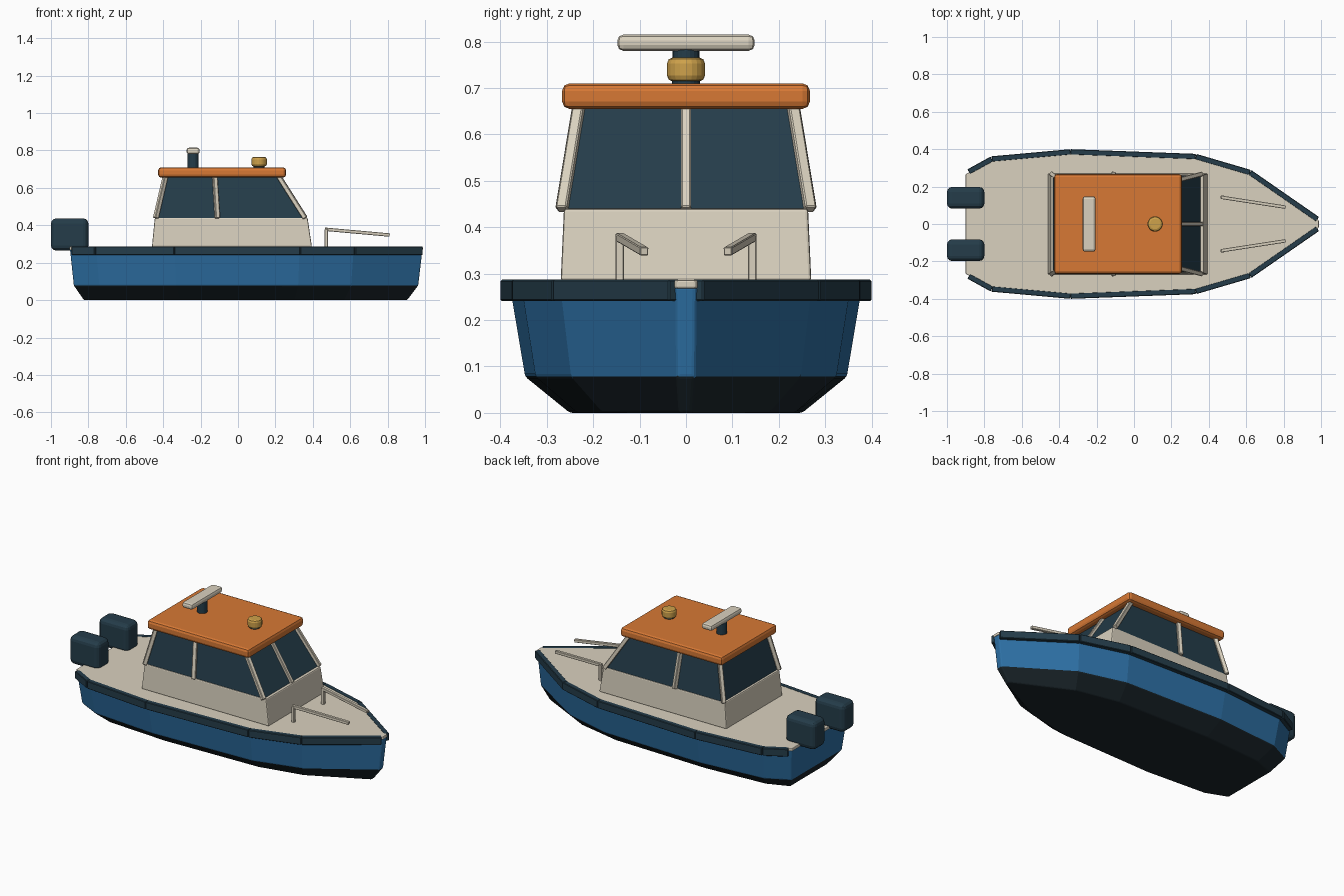
import bpy, bmesh
from mathutils import Vector

cube = bpy.data.objects.get("Cube")
if cube:
    bpy.data.objects.remove(cube, do_unlink=True)


def material(name, rgb):
    m = bpy.data.materials.new(name)
    m.use_nodes = True
    m.diffuse_color = (*rgb, 1)
    m.node_tree.nodes["Principled BSDF"].inputs["Base Color"].default_value = (*rgb, 1)
    return m


BLUE = material("hull blue", (0.026, 0.16, 0.37))
BLACK = material("keel black", (0.010, 0.018, 0.023))
NAVY = material("dark navy", (0.018, 0.046, 0.068))
CREAM = material("cream", (0.70, 0.64, 0.52))
ORANGE = material("roof orange", (0.68, 0.19, 0.035))
AMBER = material("lamp amber", (0.62, 0.36, 0.07))


def finish(name, bm, mats, bevel=0.0, segments=2):
    bmesh.ops.recalc_face_normals(bm, faces=bm.faces)
    me = bpy.data.meshes.new(name)
    bm.to_mesh(me)
    bm.free()
    ob = bpy.data.objects.new(name, me)
    bpy.context.collection.objects.link(ob)
    for m in mats:
        me.materials.append(m)
    if bevel:
        mod = ob.modifiers.new("soft edges", "BEVEL")
        mod.width = bevel
        mod.segments = segments
        mod.limit_method = "ANGLE"
    return ob


def loft(name, rings, mats, bevel=0.0, split=None):
    """Skin stacked rings of equal length; faces under split use slot 1."""
    bm = bmesh.new()
    loops = [[bm.verts.new(p) for p in ring] for ring in rings]
    n = len(loops[0])
    for a, b in zip(loops, loops[1:]):
        for i in range(n):
            j = (i + 1) % n
            bm.faces.new((a[i], a[j], b[j], b[i]))
    bm.faces.new(loops[0])
    bm.faces.new(loops[-1])
    if split is not None:
        for f in bm.faces:
            f.material_index = int(f.calc_center_median().z < split)
    return finish(name, bm, mats, bevel)


def rect(x0, x1, y, z):
    return [(x0, -y, z), (x1, -y, z), (x1, y, z), (x0, y, z)]


def box(name, x0, x1, y0, y1, z0, z1, mat, bevel, segments=2):
    bm = bmesh.new()
    bmesh.ops.create_cube(bm, size=1)
    for v in bm.verts:
        v.co = Vector(((x0 + x1) / 2 + v.co.x * (x1 - x0),
                       (y0 + y1) / 2 + v.co.y * (y1 - y0),
                       (z0 + z1) / 2 + v.co.z * (z1 - z0)))
    return finish(name, bm, [mat], bevel, segments)


def beam(name, a, b, width, height, mat, bevel=0.003):
    a, b = Vector(a), Vector(b)
    ob = box(name, -(b - a).length / 2, (b - a).length / 2, -width / 2, width / 2,
             -height / 2, height / 2, mat, bevel, 1)
    ob.location = (a + b) / 2
    ob.rotation_euler = (b - a).to_track_quat("X", "Z").to_euler()
    return ob


def drum(name, x, r, z0, z1, mat, bevel):
    bm = bmesh.new()
    bmesh.ops.create_cone(bm, cap_ends=True, segments=20, radius1=r, radius2=r, depth=z1 - z0)
    bmesh.ops.translate(bm, verts=bm.verts, vec=(x, 0, (z0 + z1) / 2))
    return finish(name, bm, [mat], bevel)


# Hull outline, half of it from stern to bow
half = [(-0.9, 0.27), (-0.76, 0.347), (-0.34, 0.385), (0.33, 0.36), (0.62, 0.275), (0.988, 0.02)]


def outline(sx, sy, z):
    right = [(x * sx, -y * sy, z) for x, y in half]
    return right + [(x, -y, z) for x, y, z in reversed(right)]


loft("hull", [outline(0.915, 0.65, 0), outline(0.975, 0.9, 0.078),
              outline(0.998, 0.985, 0.272)], [BLUE, BLACK], 0.006, split=0.076)
loft("deck", [outline(1.0, 0.985, 0.268), outline(1.0, 0.985, 0.286)], [CREAM], 0.004)

# Gunwale strips, one per straight run of the hull
for side, tag in ((1, "left"), (-1, "right")):
    for i, (p, q) in enumerate(zip(half, half[1:])):
        a, b = (Vector((x, y * side, 0.264)) for x, y in (p, q))
        if i == 0:
            a = a.lerp(b, 0.12)
        if i == len(half) - 2:
            b = b.lerp(a, 0.02)
        beam(f"gunwale_{tag}_{i + 1}", a, b, 0.03, 0.046, NAVY)

# Cabin
loft("cabin_base", [rect(-0.46, 0.395, 0.27, 0.285), rect(-0.445, 0.372, 0.263, 0.44)],
     [CREAM], 0.006)
loft("cabin_glass", [rect(-0.433, 0.357, 0.259, 0.438), rect(-0.382, 0.215, 0.222, 0.662)], [NAVY])
for side, tag in ((1, "left"), (-1, "right")):
    for label, xb, xt in (("rear", -0.44, -0.388), ("middle", -0.11, -0.124), ("front", 0.36, 0.218)):
        beam(f"{label}_pillar_{tag}", (xb, 0.267 * side, 0.438), (xt, 0.23 * side, 0.662),
             0.024, 0.024, CREAM)
beam("windscreen_pillar", (0.362, 0, 0.438), (0.22, 0, 0.662), 0.022, 0.022, CREAM)
box("roof", -0.427, 0.257, -0.267, 0.267, 0.655, 0.71, ORANGE, 0.016)

# Roof equipment
drum("radar_mast", -0.24, 0.029, 0.705, 0.785, NAVY, 0.004)
box("radar_bar", -0.275, -0.205, -0.148, 0.148, 0.78, 0.815, CREAM, 0.013)
drum("lamp_base", 0.113, 0.03, 0.705, 0.72, NAVY, 0.002)
drum("lamp", 0.113, 0.041, 0.714, 0.766, AMBER, 0.013)

# Outboard engines and bow handrails
for side, tag in ((1, "left"), (-1, "right")):
    box(f"engine_{tag}", -1.0, -0.8, 0.14 * side - 0.058, 0.14 * side + 0.058,
        0.265, 0.437, NAVY, 0.028, 3)
    beam(f"handrail_post_{tag}", (0.472, 0.143 * side, 0.28), (0.472, 0.143 * side, 0.38),
         0.018, 0.018, CREAM, 0.002)
    beam(f"handrail_{tag}", (0.465, 0.143 * side, 0.379), (0.81, 0.09 * side, 0.348),
         0.018, 0.018, CREAM, 0.002)
